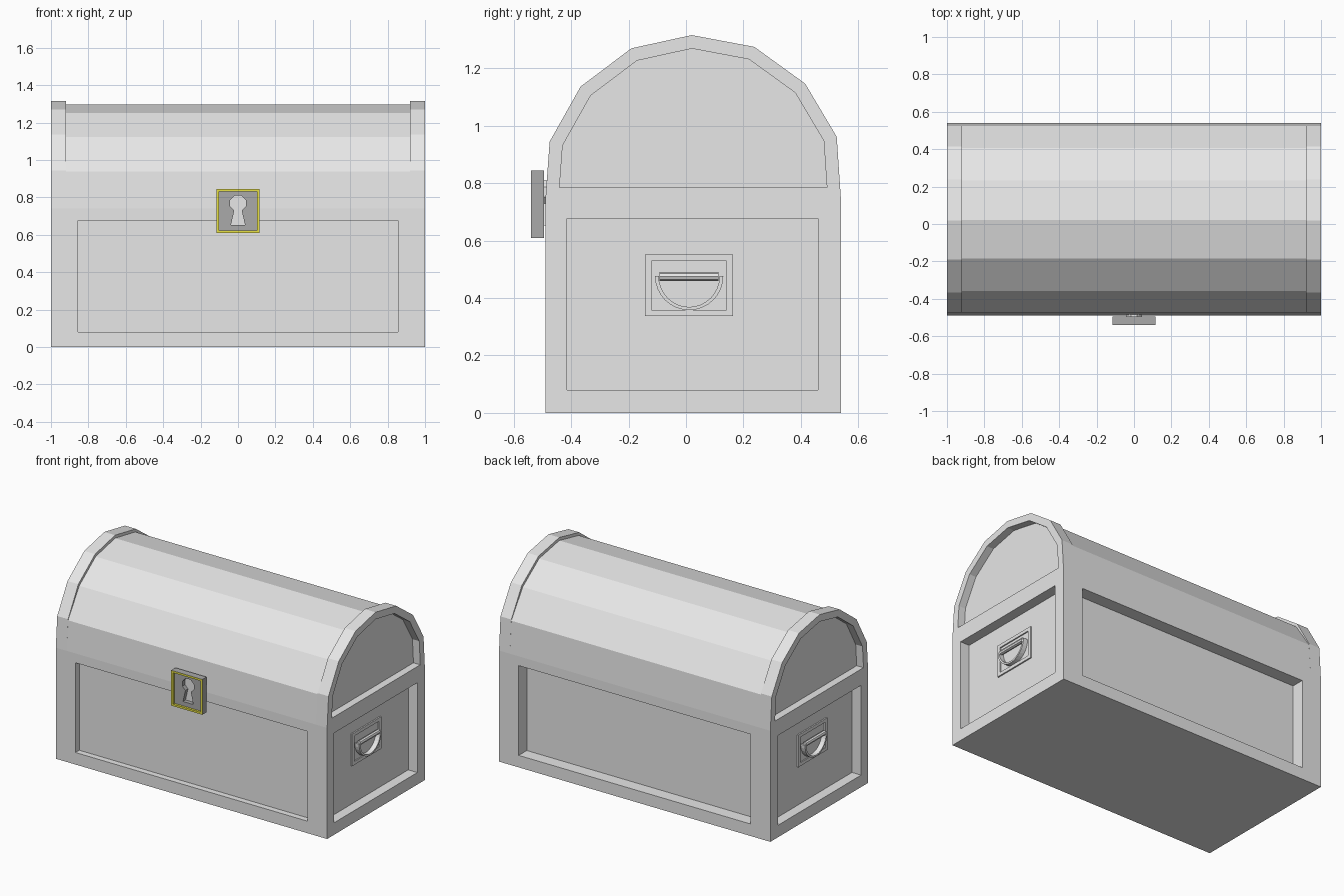
import bpy, bmesh, math
from mathutils import Vector

if "Cube" in bpy.data.objects:
    bpy.data.objects.remove(bpy.data.objects["Cube"])


def material(name, rgb):
    m = bpy.data.materials.new(name)
    m.diffuse_color = (*rgb, 1)
    m.use_nodes = True
    m.node_tree.nodes["Principled BSDF"].inputs["Base Color"].default_value = m.diffuse_color
    return m


PALE = material("pale_grey", (0.8, 0.8, 0.8))
DARK = material("dark_grey", (0.4, 0.4, 0.4))
GOLD = material("yellow", (0.8, 0.75, 0.06))


def finish(bm, name, *mats):
    bmesh.ops.recalc_face_normals(bm, faces=bm.faces[:])
    me = bpy.data.meshes.new(name)
    bm.to_mesh(me)
    bm.free()
    for m in mats:
        me.materials.append(m)
    ob = bpy.data.objects.new(name, me)
    bpy.context.collection.objects.link(ob)
    return ob


def box(lo, hi):
    bm = bmesh.new()
    lo, hi = Vector(lo), Vector(hi)
    bmesh.ops.create_cube(bm, size=1)
    for v in bm.verts:
        v.co = Vector([(lo[i] + hi[i]) / 2 + v.co[i] * (hi[i] - lo[i]) for i in range(3)])
    bm.normal_update()
    return bm


def prism(points, axis, a, b):
    """Extrude a 2D outline along x (points are y,z) or y (points are x,z)."""
    bm = bmesh.new()
    place = (lambda p: (a, *p)) if axis == 0 else (lambda p: (p[0], a, p[1]))
    f = bm.faces.new([bm.verts.new(place(p)) for p in points])
    r = bmesh.ops.extrude_face_region(bm, geom=[f])
    move = Vector((0, 0, 0))
    move[axis] = b - a
    bmesh.ops.translate(bm, vec=move, verts=[v for v in r["geom"] if isinstance(v, bmesh.types.BMVert)])
    bmesh.ops.recalc_face_normals(bm, faces=bm.faces[:])
    bm.normal_update()
    return bm


def facing(bm, d):
    return max(bm.faces, key=lambda f: f.normal.dot(Vector(d)))


def recess(bm, f, depth, margin=0.02, lo=None, hi=None):
    """Sink a panel into face f; lo/hi optionally give its in-plane limits."""
    n = f.normal.copy()
    bmesh.ops.inset_individual(bm, faces=[f], thickness=margin, use_even_offset=True)
    if lo:
        mid = f.calc_center_median()
        for v in f.verts:
            for i in range(3):
                if abs(n[i]) < 0.5:
                    v.co[i] = lo[i] if v.co[i] < mid[i] else hi[i]
    ring = bmesh.ops.inset_individual(bm, faces=[f], thickness=0)["faces"]
    for v in f.verts:
        v.co -= n * depth
    bm.normal_update()
    return ring


# chest body with four sunk panels
bm = box((-1, -0.49, 0), (1, 0.54, 0.74))
for d, depth in (((0, -1, 0), 0.04), ((0, 1, 0), 0.085), ((1, 0, 0), 0.067), ((-1, 0, 0), 0.067)):
    recess(bm, facing(bm, d), depth, lo=(-0.855, -0.415, 0.08), hi=(0.855, 0.46, 0.678))
finish(bm, "chest_body", PALE)

# curved lid, slightly lower between the end bands
arch = [(-0.49, 0.74), (-0.475, 0.945), (-0.367, 1.137), (-0.19, 1.27), (0.02, 1.316),
        (0.238, 1.275), (0.415, 1.147), (0.525, 0.962), (0.54, 0.74)]
inner = [(y if z < 0.97 else 0.025 + (y - 0.025) * 0.975, 0.74 + (z - 0.74) * 0.965) for y, z in arch]
finish(prism(inner, 0, -0.93, 0.93), "lid", PALE)

for s, side in ((1, "right"), (-1, "left")):
    # raised end band with sunk end panel
    bm = prism(arch, 0, 0.92 * s, s)
    recess(bm, facing(bm, (s, 0, 0)), 0.05, margin=0.046)
    finish(bm, side + "_lid_band", PALE)

    # handle plate
    x0, x1 = sorted((0.925 * s, 0.942 * s))
    bm = box((x0, -0.143, 0.337), (x1, 0.163, 0.551))
    recess(bm, facing(bm, (s, 0, 0)), 0.008, margin=0.022)
    finish(bm, side + "_handle_plate", PALE)

    # half-ring handle
    n = 16
    arc = [(math.cos(math.pi * i / n), -math.sin(math.pi * i / n)) for i in range(n + 1)]
    ring = [(0.011 + 0.119 * c, 0.477 + 0.119 * d) for c, d in arc]
    ring += [(0.011 + 0.106 * c, 0.477 + 0.108 * d) for c, d in reversed(arc)]
    finish(prism(ring, 0, 0.936 * s, 0.968 * s), side + "_handle_ring", PALE)

    # handle bar
    bar = [(0.956 * s + 0.015 * math.cos(math.pi * i / 4), 0.475 + 0.015 * math.sin(math.pi * i / 4))
           for i in range(8)]
    finish(prism(bar, 1, -0.092, 0.114), side + "_handle_bar", PALE)

# lock plate with a yellow rim
bm = box((-0.115, -0.54, 0.61), (0.115, -0.495, 0.845))
front = facing(bm, (0, -1, 0))
recess(bm, front, 0.015, margin=0.013)
for f in bm.faces:
    c = f.calc_center_median()
    if c.y < -0.525 and f is not front:
        f.material_index = 1
lock = finish(bm, "lock_plate", DARK, GOLD)

# keyhole cut through the lock, with a pale insert behind it
hole = [(0.038, 0.652), (0.02, 0.73)]
hole += [(0.045 * math.cos(math.radians(a)), 0.77 + 0.045 * math.sin(math.radians(a)))
         for a in (-22.5, 22.5, 67.5, 112.5, 157.5, 202.5)]
hole += [(-0.02, 0.73), (-0.038, 0.652)]
cutter = finish(prism(hole, 1, -0.6, -0.45), "keyhole_cutter", DARK)
cutter.hide_render = True
mod = lock.modifiers.new("keyhole", 'BOOLEAN')
mod.operation, mod.object, mod.solver = 'DIFFERENCE', cutter, 'EXACT'
bpy.context.view_layer.update()
lock.data = bpy.data.meshes.new_from_object(lock.evaluated_get(bpy.context.evaluated_depsgraph_get()))
lock.modifiers.clear()
bpy.data.objects.remove(cutter)
finish(prism(hole, 1, -0.498, -0.47), "keyhole_insert", PALE)
